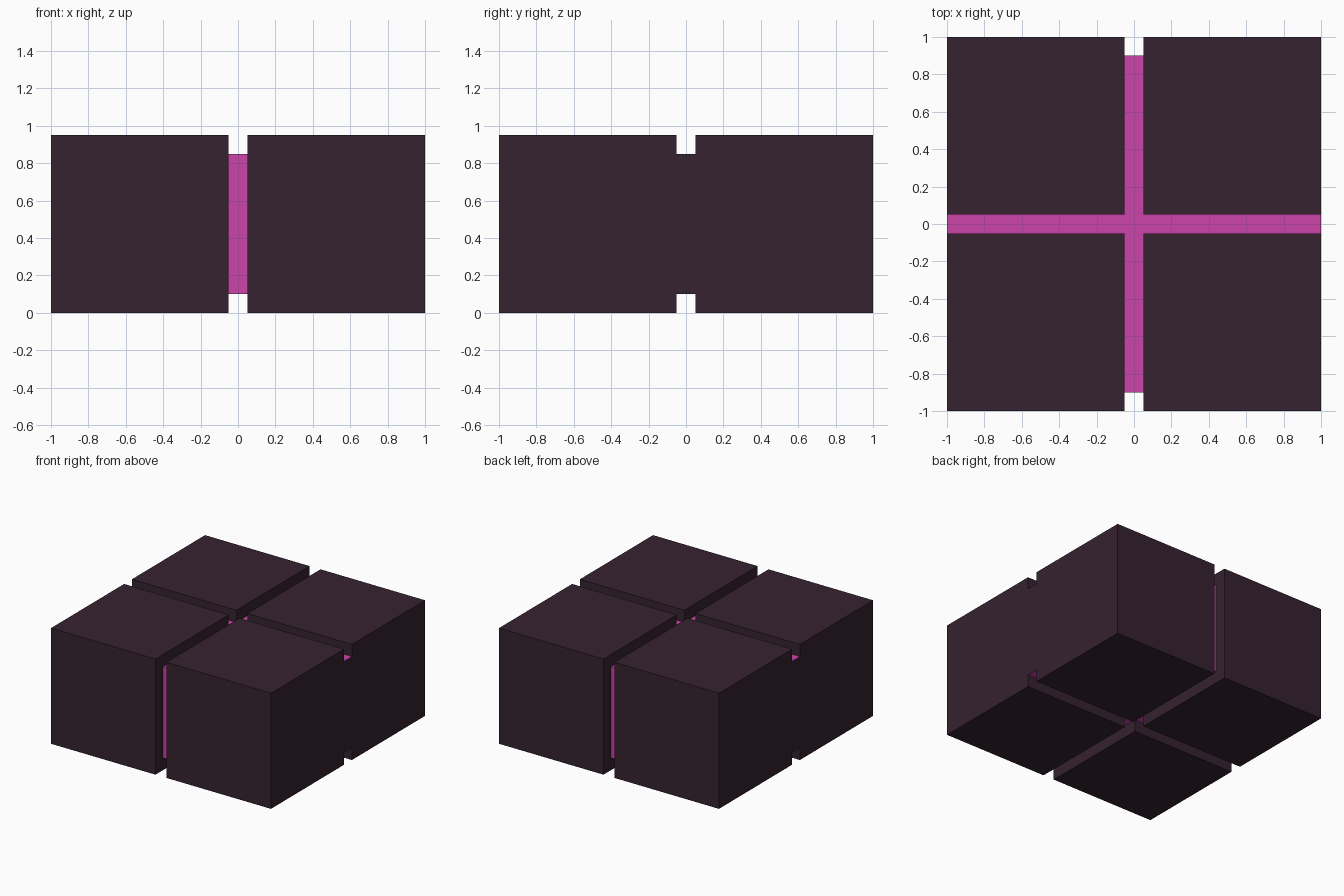
import bpy, bmesh
from mathutils import Vector

if "Cube" in bpy.data.objects:
    bpy.data.objects.remove(bpy.data.objects["Cube"])


def material(name, color):
    m = bpy.data.materials.new(name)
    m.diffuse_color = (*color, 1)
    m.use_nodes = True
    m.node_tree.nodes["Principled BSDF"].inputs["Base Color"].default_value = m.diffuse_color
    return m


# Grid planes of the block: the narrow bands are the grooves
XS = [-1, -0.05, 0.05, 1]
YS = [-1, -0.9, -0.05, 0.05, 0.9, 1]
ZS = [0, 0.1, 0.85, 0.95]
AXES = (XS, YS, ZS)


def solid(c):
    if any(not 0 <= c[a] < len(AXES[a]) - 1 for a in range(3)):
        return False
    i, j, k = c
    if k != 1 and (i == 1 or j == 2):      # cross grooves in top and bottom
        return False
    return not (i == 1 and j in (0, 4))    # upright grooves in front and back


def add_face(bm, c, axis, step):
    u, v = (axis + 1) % 3, (axis + 2) % 3
    corners = []
    for du, dv in ((0, 0), (1, 0), (1, 1), (0, 1)):
        p = Vector()
        p[axis] = AXES[axis][c[axis] + (step > 0)]
        p[u] = AXES[u][c[u] + du]
        p[v] = AXES[v][c[v] + dv]
        corners.append(bm.verts.new(p))
    if step < 0:
        corners.reverse()
    face = bm.faces.new(corners)
    # Groove floors are pink, everything else is dark
    level = abs(corners[0].co[axis])
    floor_levels = {1: (0.9,), 2: (0.1, 0.85)}.get(axis, ())
    face.material_index = int(any(abs(level - f) < 1e-4 for f in floor_levels))


# Skin the solid cells, then merge flat regions
bm = bmesh.new()
for i in range(len(XS) - 1):
    for j in range(len(YS) - 1):
        for k in range(len(ZS) - 1):
            if not solid((i, j, k)):
                continue
            for axis in range(3):
                for step in (-1, 1):
                    n = [i, j, k]
                    n[axis] += step
                    if not solid(n):
                        add_face(bm, (i, j, k), axis, step)
bmesh.ops.remove_doubles(bm, verts=bm.verts[:], dist=1e-4)
bmesh.ops.dissolve_limit(bm, angle_limit=0.01, verts=bm.verts[:],
                         edges=bm.edges[:], delimit={'MATERIAL'})

mesh = bpy.data.meshes.new("grooved_block")
bm.to_mesh(mesh)
bm.free()
mesh.materials.append(material("dark_plum", (0.036, 0.016, 0.030)))
mesh.materials.append(material("pink", (0.604, 0.058, 0.402)))
block = bpy.data.objects.new("grooved_block", mesh)
bpy.context.collection.objects.link(block)
